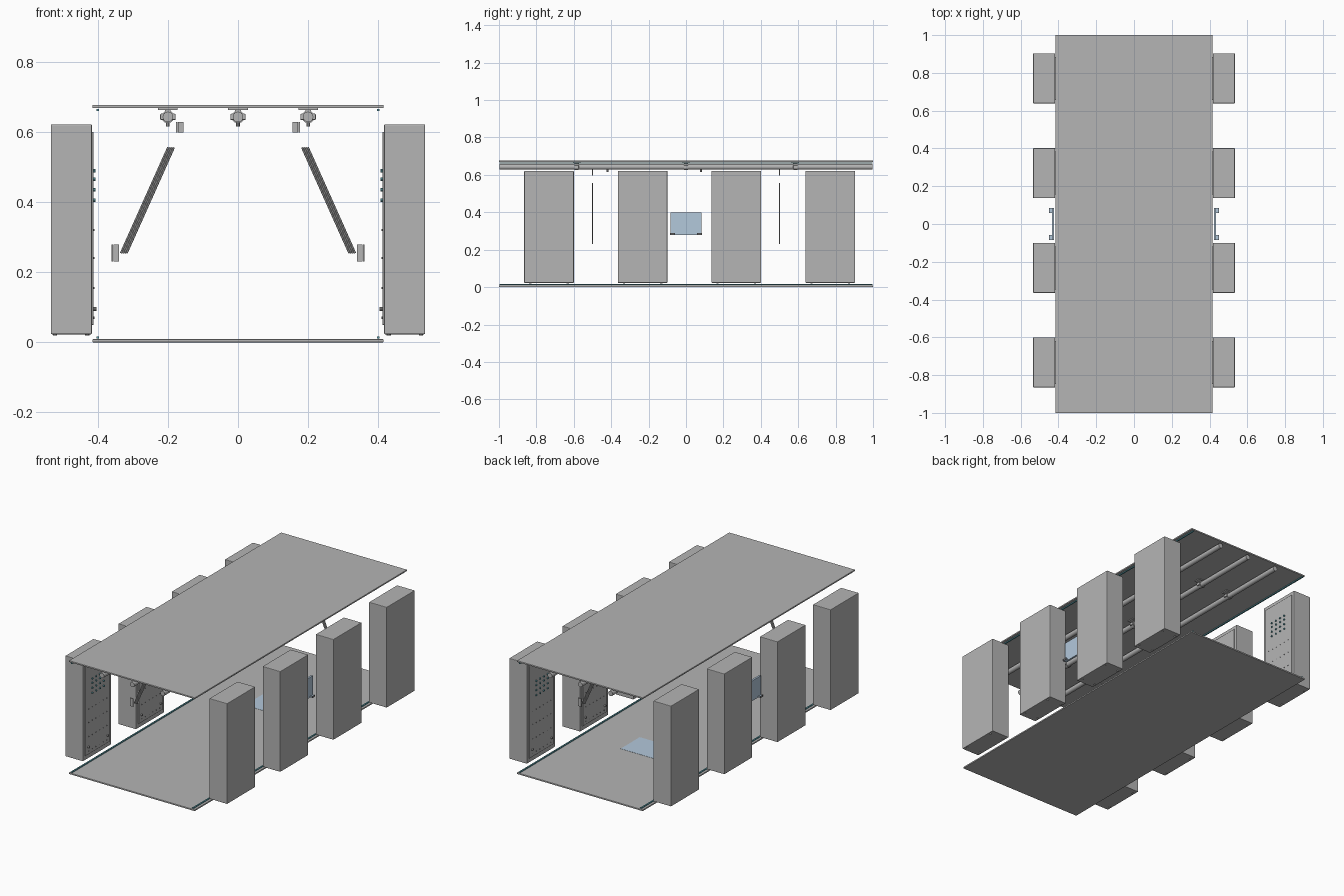
import bpy
import math
from mathutils import Matrix, Vector

cube = bpy.data.objects.get("Cube")
if cube:
    bpy.data.objects.remove(cube, do_unlink=True)


def material(name, r, g, b):
    m = bpy.data.materials.new(name)
    m.diffuse_color = (r, g, b, 1)
    m.use_nodes = True
    m.node_tree.nodes["Principled BSDF"].inputs["Base Color"].default_value = (r, g, b, 1)
    return m


GREY = material("panel grey", 0.46, 0.46, 0.46)
STEEL = material("dark steel", 0.2, 0.2, 0.21)
TEAL = material("teal", 0.11, 0.37, 0.43)
BLUE = material("pale blue", 0.45, 0.58, 0.71)


def finish(name, mat, bevel):
    ob = bpy.context.object
    ob.name = name
    ob.data.materials.append(mat)
    if bevel:
        mod = ob.modifiers.new("soft edges", "BEVEL")
        mod.width = bevel
        mod.segments = 2
    return ob


def box(name, low, high, mat, bevel=0):
    """Box between two opposite corners."""
    low, high = Vector(low), Vector(high)
    size = high - low
    bpy.ops.mesh.primitive_cube_add(size=1, location=(low + high) / 2)
    bpy.context.object.data.transform(Matrix.Diagonal((abs(size.x), abs(size.y), abs(size.z), 1)))
    return finish(name, mat, bevel)


def rod(name, start, end, radius, mat, sides=16):
    """Cylinder between two points."""
    start, end = Vector(start), Vector(end)
    axis = end - start
    bpy.ops.mesh.primitive_cylinder_add(vertices=sides, radius=radius, depth=axis.length,
                                        location=(start + end) / 2,
                                        rotation=axis.to_track_quat("Z", "Y").to_euler())
    bpy.ops.object.shade_smooth_by_angle(angle=math.radians(35))
    return finish(name, mat, 0)


# Floor and roof slabs
box("floor", (-0.415, -1, 0), (0.415, 1, 0.009), GREY, 0.002)
box("roof", (-0.415, -1, 0.668), (0.415, 1, 0.677), GREY, 0.002)
box("floor_screen", (-0.13, 0.25, 0.008), (0.13, 0.43, 0.01), BLUE)

# Hanging rails with clamps and hooks
for x in (-0.2, 0, 0.2):
    rod("ceiling_rail", (x, -0.997, 0.643), (x, 0.997, 0.643), 0.015, GREY)
    for y in (-0.585, 0, 0.585):
        box("rail_mount", (x - 0.028, y - 0.02, 0.663), (x + 0.028, y + 0.02, 0.668), GREY)
        rod("rail_collar", (x, y - 0.01, 0.643), (x, y + 0.01, 0.643), 0.018, GREY, 12)
        box("rail_clamp", (x - 0.022, y - 0.012, 0.634), (x + 0.022, y + 0.012, 0.652), GREY, 0.003)
        box("rail_neck", (x - 0.008, y - 0.012, 0.65), (x + 0.008, y + 0.012, 0.664), GREY)
    for y in (-0.42, 0.08):
        rod("rail_hook", (x, y, 0.615), (x, y, 0.632), 0.005, GREY, 8)


def cabinet(s, y):
    """Upright cabinet on side s, with its control panel facing inward."""
    box("cabinet", (s * 0.417, y - 0.1325, 0.023), (s * 0.534, y + 0.1325, 0.622), GREY, 0.003)
    box("control_panel", (s * 0.412, y - 0.114, 0.05), (s * 0.418, y + 0.114, 0.6), GREY, 0.001)
    for fx in (0.43, 0.522):
        for fy in (-0.1, 0.1):
            rod("cabinet_foot", (s * fx, y + fy, 0.019), (s * fx, y + fy, 0.026), 0.006, GREY, 8)
    for z in (0.405, 0.435, 0.465, 0.49):
        for col in range(4):
            py = y - 0.054 + col * 0.036
            rod("panel_button", (s * 0.406, py, z), (s * 0.413, py, z), 0.005, TEAL, 8)
    for z in (0.07, 0.155, 0.24, 0.32):
        for col in range(6):
            py = y - 0.085 + col * 0.034
            rod("panel_stud", (s * 0.41, py, z), (s * 0.413, py, z), 0.003, STEEL, 6)
    for py in (y - 0.09, y + 0.09):
        rod("panel_knob", (s * 0.404, py, 0.095), (s * 0.413, py, 0.095), 0.006, GREY, 10)


for s in (-1, 1):
    # Light strips along the long edges
    for z in (0.011, 0.66):
        box("edge_light", (s * 0.396, -0.997, z), (s * 0.404, 0.997, z + 0.005), TEAL)

    for y in (-0.7325, -0.232, 0.269, 0.771):
        cabinet(s, y)

    # Side screens between the middle cabinets
    box("side_screen", (s * 0.423, -0.084, 0.28), (s * 0.435, 0.084, 0.4), BLUE)
    for y in (-0.072, 0.072):
        box("screen_bracket", (s * 0.434, y - 0.013, 0.28), (s * 0.449, y + 0.013, 0.287), BLUE)
        box("bracket_lip", (s * 0.447, y - 0.013, 0.28), (s * 0.45, y + 0.013, 0.29), STEEL)

    # One slanted slatted brace per side, at opposite ends, with end pads
    y = s * 0.5
    for i in range(4):
        off = (i - 1.5) * 0.0055
        rod("brace_slat", (s * (0.191 + off), y, 0.556), (s * (0.326 + off), y, 0.254),
            0.0029, GREY, 6)
        box("upper_pad_slat", (s * (0.164 + off), y - 0.003, 0.598),
            (s * (0.169 + off), y + 0.003, 0.628), GREY)
        box("lower_pad_slat", (s * (0.348 + off), y - 0.003, 0.231),
            (s * (0.353 + off), y + 0.003, 0.279), GREY)
